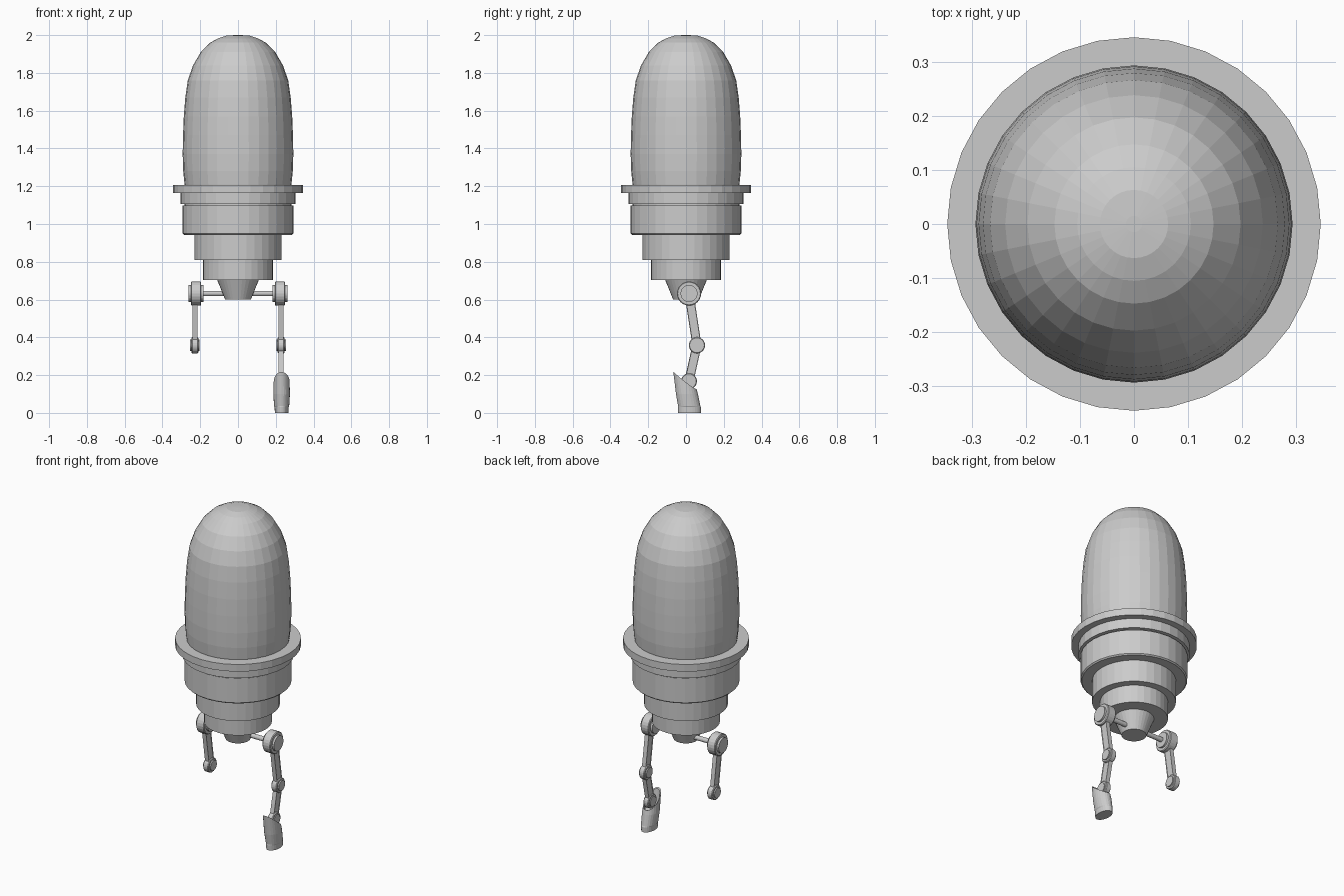
import bpy, bmesh, math
from mathutils import Vector, Matrix

if "Cube" in bpy.data.objects:
    bpy.data.objects.remove(bpy.data.objects["Cube"])

grey = bpy.data.materials.new("plain grey")
grey.diffuse_color = (0.6, 0.6, 0.6, 1)
grey.use_nodes = True
grey.node_tree.nodes["Principled BSDF"].inputs["Base Color"].default_value = grey.diffuse_color


def finish(name, bm):
    bmesh.ops.recalc_face_normals(bm, faces=bm.faces[:])
    me = bpy.data.meshes.new(name)
    bm.to_mesh(me)
    bm.free()
    me.materials.append(grey)
    ob = bpy.data.objects.new(name, me)
    bpy.context.collection.objects.link(ob)
    return ob


def bridge(bm, rings):
    for a, b in zip(rings, rings[1:]):
        n = len(a)
        for i in range(n):
            j = (i + 1) % n
            bm.faces.new((a[i], a[j], b[j], b[i]))
    bm.faces.new(rings[0][::-1])
    bm.faces.new(rings[-1])


def lathe(name, profile, sides=32, matrix=Matrix()):
    """Solid of revolution around local z from (radius, height) points."""
    bm = bmesh.new()
    rings = []
    for r, z in profile:
        rings.append([bm.verts.new(matrix @ Vector((
            r * math.cos(math.tau * i / sides),
            r * math.sin(math.tau * i / sides), z))) for i in range(sides)])
    bridge(bm, rings)
    return finish(name, bm)


def along_x(x, y, z):
    return Matrix.Translation((x, y, z)) @ Matrix.Rotation(math.pi / 2, 4, 'Y')


def link(name, x, a, b, width, thick):
    """Flat bar between two (y, z) joints."""
    d = Vector((0, b[0] - a[0], b[1] - a[1]))
    bm = bmesh.new()
    bmesh.ops.create_cube(bm, size=1)
    bmesh.ops.scale(bm, vec=(thick, width, d.length), verts=bm.verts[:])
    rot = Matrix.Rotation(math.atan2(-d.y, d.z), 4, 'X')
    mid = Matrix.Translation((x, (a[0] + b[0]) / 2, (a[1] + b[1]) / 2))
    bm.transform(mid @ rot)
    bmesh.ops.bevel(bm, geom=bm.edges[:], offset=0.003, segments=1, affect='EDGES')
    return finish(name, bm)


def joint(name, x, y, z, r, half, cap_r, cap_half):
    """Disc with a smaller raised cap on both sides."""
    e = 0.004
    lathe(name, [(cap_r, -cap_half), (cap_r, -half), (r - e, -half), (r, -half + e),
                 (r, half - e), (r - e, half), (cap_r, half), (cap_r, cap_half)],
          24, along_x(x, y, z))


# body: dome, rim and stepped base
lathe("dome", [(0.275, 1.17), (0.283, 1.21), (0.290, 1.28), (0.293, 1.37), (0.291, 1.47),
               (0.287, 1.57), (0.279, 1.67), (0.266, 1.76), (0.238, 1.84), (0.197, 1.91),
               (0.147, 1.96), (0.105, 1.983), (0.063, 1.997), (0.015, 2.0)])
lathe("rim", [(0.345, 1.163), (0.345, 1.206)])
lathe("collar", [(0.305, 1.105), (0.305, 1.165)])
lathe("collar_groove", [(0.283, 1.09), (0.283, 1.11)])
lathe("upper_drum", [(0.286, 0.943), (0.293, 0.950), (0.293, 1.098)])
lathe("middle_drum", [(0.23, 0.81), (0.23, 0.945)])
lathe("lower_drum", [(0.186, 0.703), (0.186, 0.812)])
lathe("hip_cone", [(0.068, 0.60), (0.111, 0.706)])

# axle and legs (the left one ends at the knee)
hip, knee, ankle = (0.016, 0.632), (0.058, 0.358), (0.016, 0.168)
lathe("axle", [(0.014, -0.2), (0.014, 0.2)], 16, along_x(0, *hip))
for side, label in ((-1, "left"), (1, "right")):
    x = side * 0.228
    joint(label + "_hip_joint", side * 0.222, *hip, 0.064, 0.027, 0.045, 0.039)
    link(label + "_upper_link", x, hip, knee, 0.048, 0.020)
    joint(label + "_knee_joint", x, *knee, 0.043, 0.018, 0.030, 0.025)
link("right_lower_link", 0.228, knee, ankle, 0.048, 0.020)
joint("right_ankle_joint", 0.229, *ankle, 0.042, 0.017, 0.030, 0.022)

# foot: oval sleeve with a rim that rises towards the front
bm = bmesh.new()
sections = [(0.0, 0.019, 0.036, 0.060, 0), (0.030, 0.018, 0.037, 0.061, 0),
            (0.036, 0.017, 0.040, 0.059, 0), (0.10, 0.005, 0.044, 0.058, 0),
            (0.125, -0.005, 0.042, 0.062, 0.092), (0.123, -0.005, 0.036, 0.055, 0.088),
            (0.10, 0.003, 0.035, 0.050, 0.02)]
rings = []
for z, cy, rx, ry, rise in sections:
    ring = []
    for i in range(24):
        t = math.tau * i / 24
        s = (1 - math.sin(t)) / 2
        ring.append(bm.verts.new((0.231 + rx * math.cos(t), cy + ry * math.sin(t),
                                  z + rise * s ** 1.2)))
    rings.append(ring)
bridge(bm, rings)
finish("right_foot", bm)
